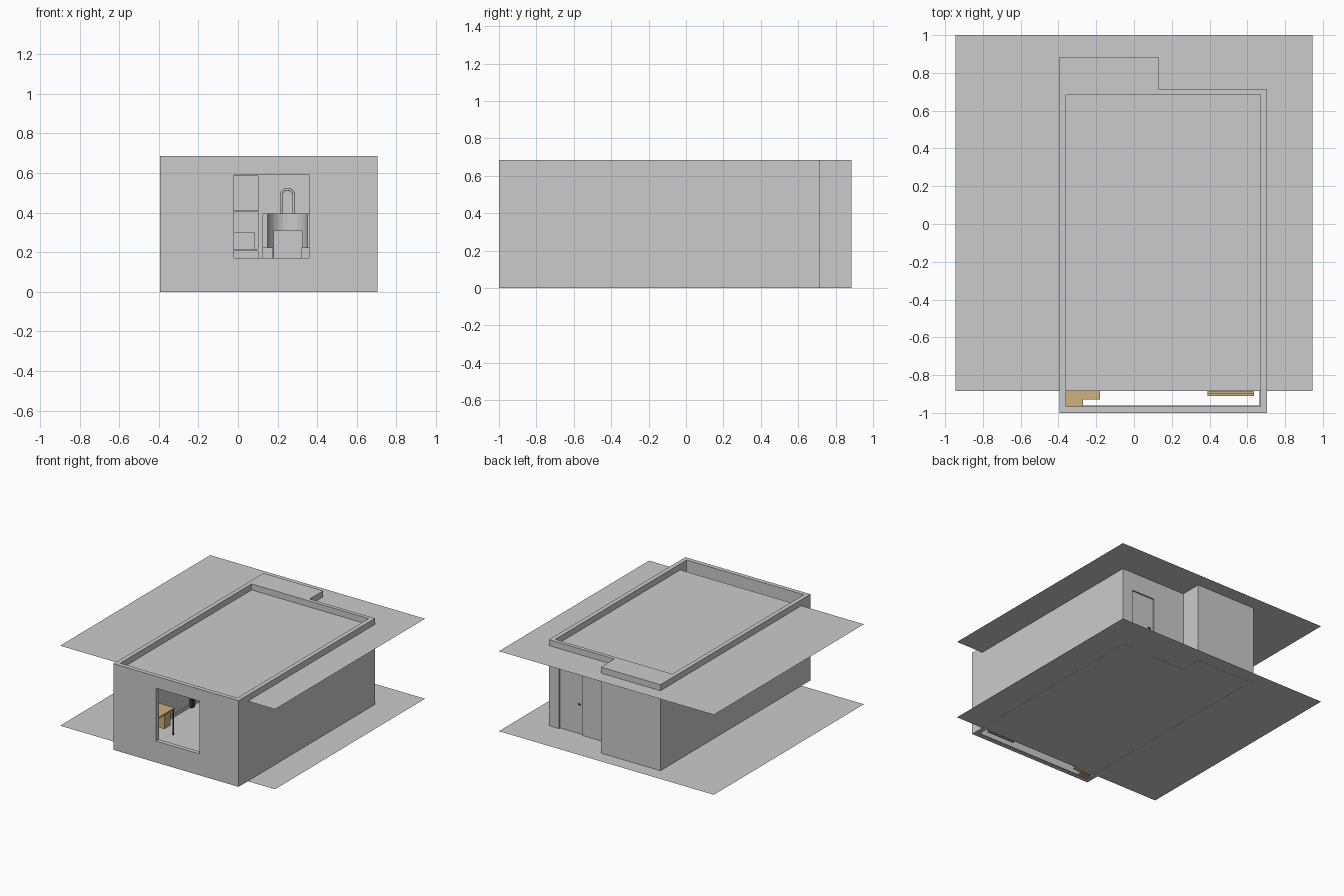
import bpy, bmesh, math
from mathutils import Vector

if "Cube" in bpy.data.objects:
    bpy.data.objects.remove(bpy.data.objects["Cube"])

wood = bpy.data.materials.new("wood")
wood.diffuse_color = (0.62, 0.44, 0.21, 1)
wood.use_nodes = True
wood.node_tree.nodes["Principled BSDF"].inputs["Base Color"].default_value = wood.diffuse_color
dark = bpy.data.materials.new("dark")
dark.diffuse_color = (0.05, 0.05, 0.05, 1)
dark.use_nodes = True
dark.node_tree.nodes["Principled BSDF"].inputs["Base Color"].default_value = dark.diffuse_color


def finish(name, bm, mat=None):
    mesh = bpy.data.meshes.new(name)
    bmesh.ops.recalc_face_normals(bm, faces=bm.faces)
    bm.to_mesh(mesh)
    bm.free()
    ob = bpy.data.objects.new(name, mesh)
    bpy.context.collection.objects.link(ob)
    if mat:
        mesh.materials.append(mat)
    return ob


def box(name, x, y, z, mat=None):
    bm = bmesh.new()
    bmesh.ops.create_cube(bm, size=1)
    for v in bm.verts:
        v.co = Vector([(a + b) / 2 + c * (b - a) for c, (a, b) in zip(v.co, (x, y, z))])
    return finish(name, bm, mat)


def prism(name, outline, z0, z1):
    bm = bmesh.new()
    f = bm.faces.new([bm.verts.new((x, y, z0)) for x, y in outline])
    ext = bmesh.ops.extrude_face_region(bm, geom=[f])["geom"]
    for v in ext:
        if isinstance(v, bmesh.types.BMVert):
            v.co.z = z1
    if len([f for f in bm.faces if len(f.verts) == len(outline)]) < 2:
        bm.faces.new([v for v in bm.verts if v.co.z == z0])
    return finish(name, bm)


def sheet(name, z):
    bm = bmesh.new()
    pts = [(-.945, -.885), (.945, -.885), (.945, 1), (-.945, 1)]
    bm.faces.new([bm.verts.new((x, y, z)) for x, y in pts])
    return finish(name, bm)


def cut(target, *ranges):
    c = box("cutter", *ranges)
    c.hide_render = True
    m = target.modifiers.new("cut", 'BOOLEAN')
    m.operation, m.solver, m.object = 'DIFFERENCE', 'EXACT', c
    bpy.context.view_layer.objects.active = target
    bpy.ops.object.modifier_apply(modifier="cut")
    bpy.data.objects.remove(c)


# Room shell: front, sides and thick back wall around an open interior
walls = prism("walls", [(-.395, -1), (.705, -1), (.705, .715), (.13, .715),
                        (.13, .885), (-.395, .885)], 0, .685)
cut(walls, (-.36, .67), (-.965, .685), (-.1, .8))
cut(walls, (-.02, .36), (-1.1, -.9), (.17, .59))        # window
cut(walls, (-.36, .10), (.6, .855), (-.1, .585))        # alcove
cut(walls, (.41, .615), (.6, .8), (-.1, .49))           # doorway

sheet("floor", .001)
sheet("ceiling", .637)
box("door", (.41, .615), (.687, .703), (.002, .49))
box("door_handle", (.435, .455), (.703, .71), (.23, .24), dark)

# Skirting boards
box("right_skirting", (.664, .67), (-.965, .685), (.002, .025))
box("left_skirting", (-.36, -.354), (-.54, .685), (.002, .025))
box("front_skirting", (-.36, .664), (-.965, -.96), (.002, .025))

# Alcove fittings
box("alcove_counter", (-.36, .10), (.68, .855), (.205, .217))
box("alcove_shelf", (-.36, .10), (.73, .855), (.405, .412))
box("alcove_box", (-.10, .085), (.70, .84), (.217, .30))

# Desk along the left wall
box("desk_top", (-.36, -.18), (-.93, -.54), (.205, .217), wood)
box("desk_cabinet", (-.36, -.27), (-.965, -.93), (.002, .217), wood)
box("desk_drawers", (-.35, -.19), (-.92, -.80), (.002, .205), wood)
box("desk_side_drawers", (-.35, -.20), (-.64, -.56), (.08, .205), wood)
for i, x in enumerate((-.355, -.19)):
    box("desk_leg_%d" % i, (x, x + .008), (-.55, -.542), (.002, .205), dark)
box("wall_stand", (-.355, -.335), (-.10, -.06), (.002, .07), dark)

# Bed in the right front corner
box("headboard", (.39, .635), (-.91, -.895), (.002, .22), wood)
box("bed_frame", (.39, .635), (-.895, -.38), (.03, .08), wood)
box("mattress", (.40, .625), (-.89, -.39), (.08, .125))
box("pillow", (.43, .595), (-.87, -.77), (.125, .15))

# Armchair facing the window: curved shell, seat, arms
N = 12
outer = [(.25 + .125 * math.cos(math.pi * i / N), .45 + .125 * math.sin(math.pi * i / N)) for i in range(N + 1)]
inner = [(.25 + .10 * math.cos(math.pi * i / N), .45 + .10 * math.sin(math.pi * i / N)) for i in range(N, -1, -1)]
prism("chair_shell", outer + inner, .002, .395)
box("chair_seat", (.17, .33), (.36, .5), (.002, .13))
box("chair_back", (.18, .325), (.46, .5), (.13, .31))
for side, x in (("left", .125), ("right", .322)):
    box(side + "_chair_arm", (x, x + .053), (.34, .45), (.002, .225))

# Bent tube above the chair
curve = bpy.data.curves.new("arch_tube", 'CURVE')
curve.dimensions = '3D'
curve.bevel_depth = .007
curve.bevel_resolution = 2
pts = [(.218, .39)] + [(.25 - .032 * math.cos(math.pi * i / N), .486 + .032 * math.sin(math.pi * i / N))
                       for i in range(N + 1)] + [(.282, .39)]
spline = curve.splines.new('POLY')
spline.points.add(len(pts) - 1)
for p, (x, z) in zip(spline.points, pts):
    p.co = (x, .56, z, 1)
bpy.context.collection.objects.link(bpy.data.objects.new("arch_tube", curve))
